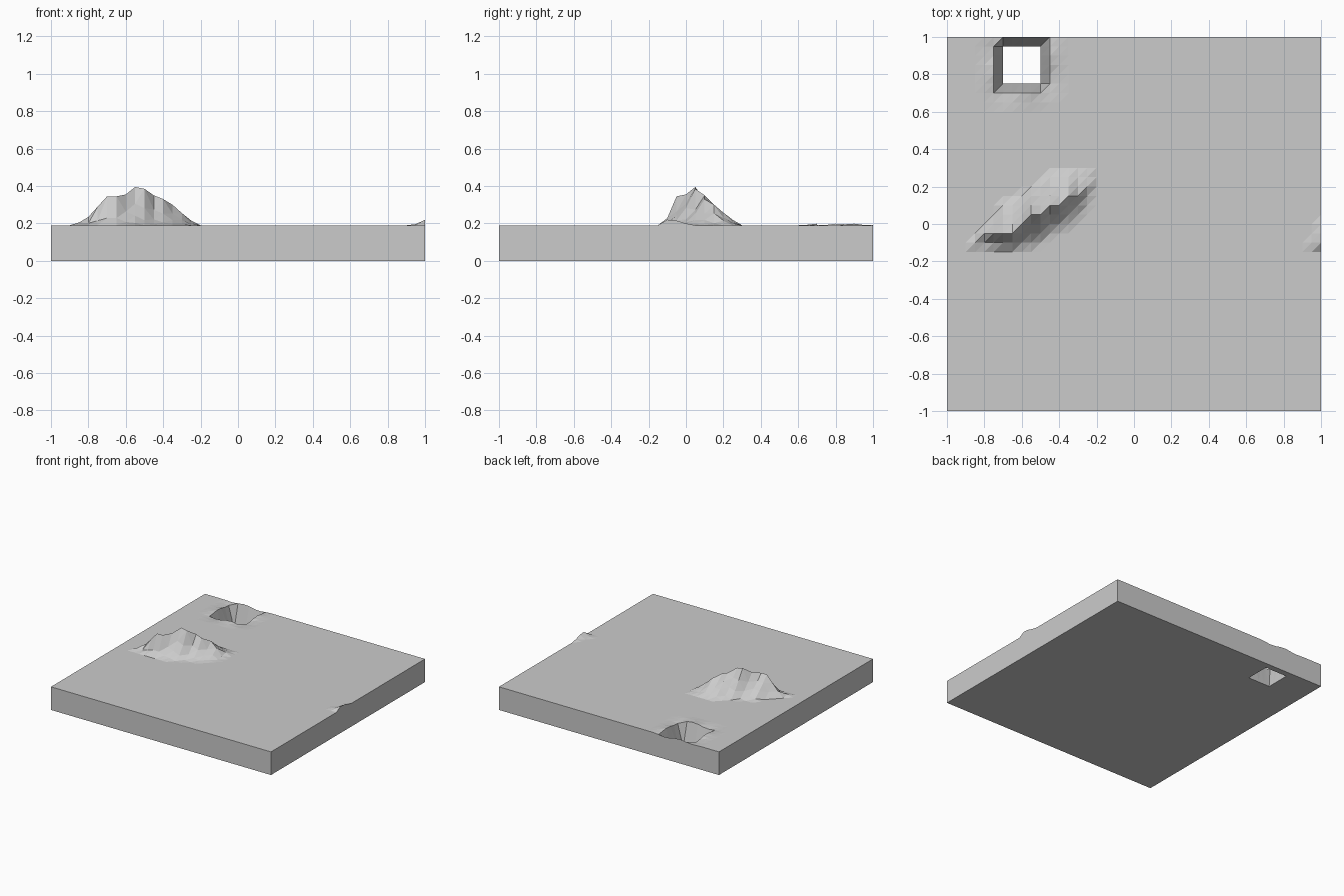
import bpy
import bmesh
import math

if "Cube" in bpy.data.objects:
    bpy.data.objects.remove(bpy.data.objects["Cube"])

N = 40            # cells per side
STEP = 2 / N
TOP = 0.19        # height of the flat ground

# ridge stations: x, crest height, crest y, south foot y, north foot y
RIDGE = [
    (-0.85, 0.015, -0.10, -0.15, -0.05),
    (-0.80, 0.045, -0.05, -0.15, 0.00),
    (-0.75, 0.100, -0.05, -0.15, 0.05),
    (-0.70, 0.155, -0.05, -0.15, 0.12),
    (-0.65, 0.155, -0.05, -0.15, 0.14),
    (-0.60, 0.165, 0.00, -0.15, 0.16),
    (-0.55, 0.205, 0.05, -0.15, 0.20),
    (-0.50, 0.195, 0.05, -0.11, 0.23),
    (-0.45, 0.160, 0.10, -0.08, 0.28),
    (-0.40, 0.140, 0.10, -0.05, 0.30),
    (-0.35, 0.110, 0.15, -0.05, 0.30),
    (-0.30, 0.065, 0.15, 0.00, 0.30),
    (-0.25, 0.025, 0.20, 0.05, 0.30),
]
# small rise cut off by the right edge
RISE = {(40, 18): 0.03, (40, 19): 0.025, (40, 20): 0.01, (39, 18): 0.006}
# cells of the square shaft: columns 6-9, rows 35-38
SHAFT_X, SHAFT_Y = (6, 10), (35, 39)


def ridge_height(i, y):
    k = i - 3
    if not 0 <= k < len(RIDGE):
        return 0
    _, height, crest, south, north = RIDGE[k]
    if y <= crest:
        t = (y - south) / (crest - south)
        return height * max(t, 0) ** 2
    t = (north - y) / (north - crest)
    return height * max(t, 0) ** 1.2


def ground(i, j):
    x, y = -1 + i * STEP, -1 + j * STEP
    # rings around the shaft, counted in cells
    dx = max(SHAFT_X[0] - i, 0, i - SHAFT_X[1])
    dy = max(SHAFT_Y[0] - j, 0, j - SHAFT_Y[1])
    ring = math.hypot(dx, dy)
    if ring == 0:
        return 0
    if ring < 2.5:
        a = math.atan2(y - 0.85, x + 0.6)
        return TOP + 0.009 * math.sin(4 * a + 0.6) * (2.5 - ring) / 1.5
    return TOP + ridge_height(i, y) + RISE.get((i, j), 0)


def is_shaft(i, j):
    return SHAFT_X[0] <= i < SHAFT_X[1] and SHAFT_Y[0] <= j < SHAFT_Y[1]


bm = bmesh.new()
ids = [(i, j) for i in range(N + 1) for j in range(N + 1)]
top = {p: bm.verts.new((-1 + p[0] * STEP, -1 + p[1] * STEP, ground(*p))) for p in ids}
low = {p: bm.verts.new((-1 + p[0] * STEP, -1 + p[1] * STEP, 0)) for p in ids}

# ground surface and underside, open at the shaft
for i in range(N):
    for j in range(N):
        if is_shaft(i, j):
            continue
        a, b, c, d = (i, j), (i + 1, j), (i + 1, j + 1), (i, j + 1)
        bm.faces.new((top[a], top[b], top[c]))
        bm.faces.new((top[a], top[c], top[d]))
        bm.faces.new((low[d], low[c], low[b], low[a]))

# side walls
for k in range(N):
    for p, q in (((k, 0), (k + 1, 0)), ((N, k), (N, k + 1)),
                 ((k + 1, N), (k, N)), ((0, k + 1), (0, k))):
        bm.faces.new((low[p], low[q], top[q], top[p]))

# join the shaft foot to the underside and drop loose points
bmesh.ops.remove_doubles(bm, verts=bm.verts[:], dist=0.0001)
bmesh.ops.delete(bm, geom=[v for v in bm.verts if not v.link_faces], context='VERTS')
bmesh.ops.recalc_face_normals(bm, faces=bm.faces[:])

mesh = bpy.data.meshes.new("terrain_slab")
bm.to_mesh(mesh)
bm.free()
slab = bpy.data.objects.new("terrain_slab", mesh)
bpy.context.collection.objects.link(slab)

grey = bpy.data.materials.new("light_grey")
grey.diffuse_color = (0.6, 0.6, 0.6, 1)
grey.use_nodes = True
grey.node_tree.nodes["Principled BSDF"].inputs["Base Color"].default_value = grey.diffuse_color
mesh.materials.append(grey)
